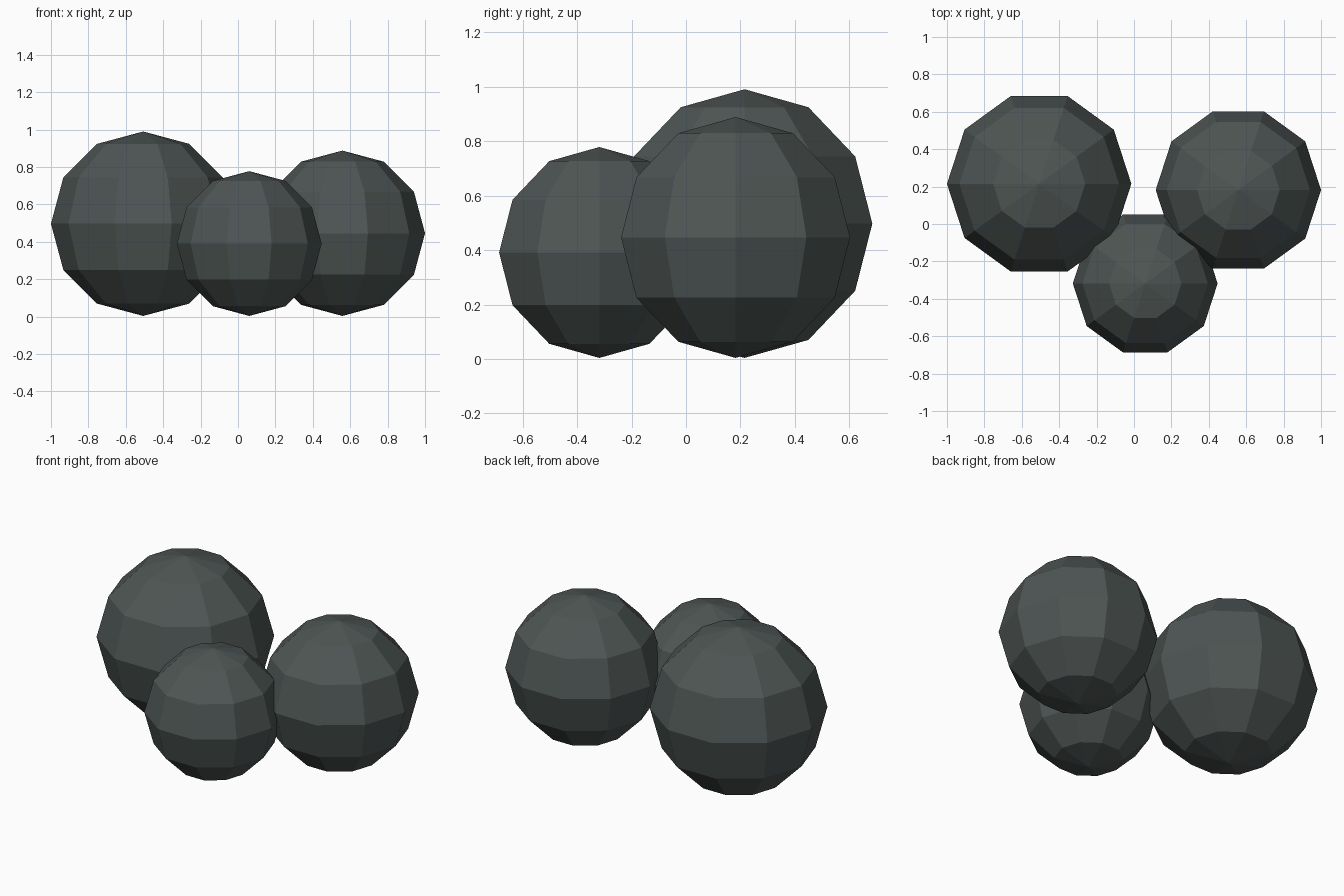
import bpy, bmesh
from math import sin, cos, pi
from mathutils import Vector

if "Cube" in bpy.data.objects:
    bpy.data.objects.remove(bpy.data.objects["Cube"])

SIDES, RINGS = 10, 6

stone = bpy.data.materials.new("dark_grey")
stone.diffuse_color = (0.075, 0.092, 0.088, 1)
stone.use_nodes = True
stone.node_tree.nodes["Principled BSDF"].inputs["Base Color"].default_value = stone.diffuse_color


def ball(name, x, y, radius):
    """Low-poly ball: a half-circle profile turned about z, resting near the ground."""
    bm = bmesh.new()
    profile = [bm.verts.new((radius * sin(pi * i / RINGS), 0, radius * cos(pi * i / RINGS)))
               for i in range(RINGS + 1)]
    edges = [bm.edges.new(pair) for pair in zip(profile, profile[1:])]
    bmesh.ops.spin(bm, geom=profile + edges, cent=(0, 0, 0), axis=(0, 0, 1),
                   angle=2 * pi, steps=SIDES)
    bmesh.ops.remove_doubles(bm, verts=bm.verts[:], dist=0.001)
    bmesh.ops.recalc_face_normals(bm, faces=bm.faces[:])
    mesh = bpy.data.meshes.new(name)
    bm.to_mesh(mesh)
    bm.free()
    mesh.materials.append(stone)
    obj = bpy.data.objects.new(name, mesh)
    obj.location = Vector((x, y, radius + 0.004))
    bpy.context.collection.objects.link(obj)


# Three touching balls of decreasing size
ball("large_ball", -0.507, 0.215, 0.493)
ball("medium_ball", 0.558, 0.182, 0.442)
ball("small_ball", 0.060, -0.318, 0.387)
